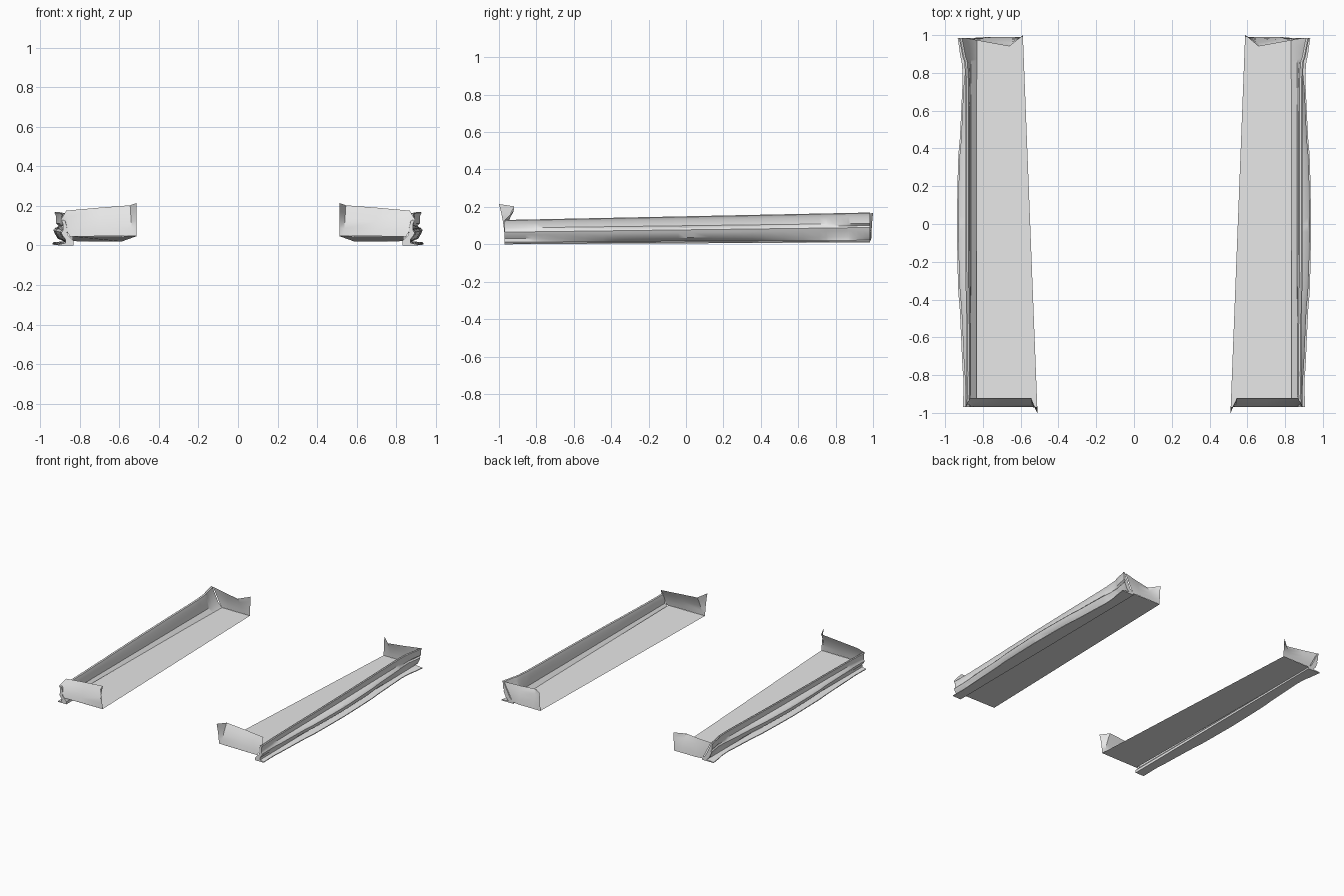
import bpy

cube = bpy.data.objects.get("Cube")
if cube:
    bpy.data.objects.remove(cube, do_unlink=True)

grey = bpy.data.materials.new("light grey")
grey.use_nodes = True
tone = (0.8, 0.8, 0.8, 1)
grey.diffuse_color = tone
grey.node_tree.nodes["Principled BSDF"].inputs["Base Color"].default_value = tone


def loft(name, rows, side, closed=False, smooth=True, flip=False):
    """Skin a list of equally long point rows, mirrored by side."""
    n = len(rows[0])
    verts = [(x * side, y, z) for row in rows for x, y, z in row]
    faces = []
    for r in range(len(rows) - 1):
        for i in range(n if closed else n - 1):
            j = (i + 1) % n
            faces.append((r * n + i, r * n + j, (r + 1) * n + j, (r + 1) * n + i))
    if closed:
        faces.append(tuple(reversed(range(n))))
        faces.append(tuple(range((len(rows) - 1) * n, len(rows) * n)))
    if (side < 0) != flip:
        faces = [tuple(reversed(f)) for f in faces]
    mesh = bpy.data.meshes.new(name)
    mesh.from_pydata(verts, [], faces)
    mesh.materials.append(grey)
    obj = bpy.data.objects.new(name, mesh)
    bpy.context.scene.collection.objects.link(obj)
    if smooth:
        bpy.ops.object.select_all(action='DESELECT')
        obj.select_set(True)
        bpy.context.view_layer.objects.active = obj
        bpy.ops.object.shade_smooth_by_angle(angle=0.6)
    return obj


def mix(a, b, t):
    return a + (b - a) * t


def spline(stations, steps=5):
    """Catmull-Rom through the stations."""
    out = []
    last = len(stations) - 1
    for i in range(last):
        p = [stations[min(max(i + k, 0), last)] for k in (-1, 0, 1, 2)]
        for s in range(steps):
            t = s / steps
            out.append([mix(b, c, t * t * (3 - 2 * t)) if k == 0 else
                        0.5 * (2 * b + (c - a) * t + (2*a - 5*b + 4*c - d) * t**2
                               + (3*b - a - 3*c + d) * t**3)
                        for k, (a, b, c, d) in enumerate(zip(*p))])
    return out + [list(stations[-1])]


# Sill stations: y, crest x, bulge x, lip x, groove x
STATIONS = [
    (-0.97, 0.890, 0.893, 0.905, 0.885),
    (-0.80, 0.886, 0.896, 0.905, 0.880),
    (-0.40, 0.890, 0.918, 0.927, 0.882),
    (0.00, 0.893, 0.933, 0.938, 0.885),
    (0.40, 0.893, 0.920, 0.927, 0.885),
    (0.75, 0.892, 0.900, 0.907, 0.885),
    (0.87, 0.902, 0.895, 0.915, 0.895),
    (0.985, 0.928, 0.915, 0.934, 0.920),
]


def sill_section(y, crest, bulge, lip, groove):
    t = (y + 0.97) / 1.955
    top = mix(0.13, 0.17, t)
    low = mix(0.0, 0.01, t)
    ridge = mix(0.075, 0.10, t)
    return [(x, y, z) for x, z in (
        (0.83, low), (lip, low), (lip, low + 0.006), (0.872, low + 0.012),
        (bulge - 0.022, low + 0.03), (bulge - 0.006, ridge - 0.025),
        (bulge, ridge - 0.01), (bulge - 0.008, ridge),
        (groove, ridge + 0.012), (groove, top - 0.02),
        (crest, top - 0.004), (crest - 0.006, top), (crest - 0.016, top - 0.004),
        (crest - 0.024, top - 0.03), (0.862, 0.055), (0.83, 0.022))]


def cap_rows(columns):
    """Columns: bottom x, top x, bottom y, top y, bottom z, top z."""
    rows = []
    for t in (0, 0.25, 0.5, 0.75, 1):
        rows.append([(mix(bx, tx, t), mix(by, ty, t * (0.4 + 0.6 * t)), mix(bz, tz, t))
                     for bx, tx, by, ty, bz, tz in columns])
    return rows


FRONT = [(0.512, 0.512, -0.97, -1.0, 0.047, 0.215),
         (0.535, 0.545, -0.97, -0.92, 0.047, 0.203),
         (0.70, 0.70, -0.97, -0.92, 0.047, 0.191),
         (0.835, 0.868, -0.97, -0.922, 0.045, 0.176),
         (0.85, 0.895, -0.97, -0.97, 0.045, 0.13)]
REAR = [(0.588, 0.588, 0.99, 1.0, 0.02, 0.168),
        (0.65, 0.66, 0.99, 0.94, 0.02, 0.155),
        (0.78, 0.78, 0.99, 0.962, 0.02, 0.158),
        (0.835, 0.91, 0.985, 0.985, 0.022, 0.166)]

for label, side in (("left", 1), ("right", -1)):
    # Outer sill with bulge, groove and bottom lip
    sections = [sill_section(*s) for s in spline(STATIONS)]
    loft(label + "_sill", sections, side, closed=True, flip=True)
    # Flat tapering floor
    floor = [[(0.512, -0.97, 0.047), (0.835, -0.97, 0.045)],
             [(0.588, 0.99, 0.02), (0.835, 0.985, 0.022)]]
    loft(label + "_floor", floor, side, smooth=False)
    # Curved end walls with a flared inner edge
    loft(label + "_front_wall", cap_rows(FRONT), side)
    loft(label + "_rear_wall", cap_rows(REAR), side, flip=True)
